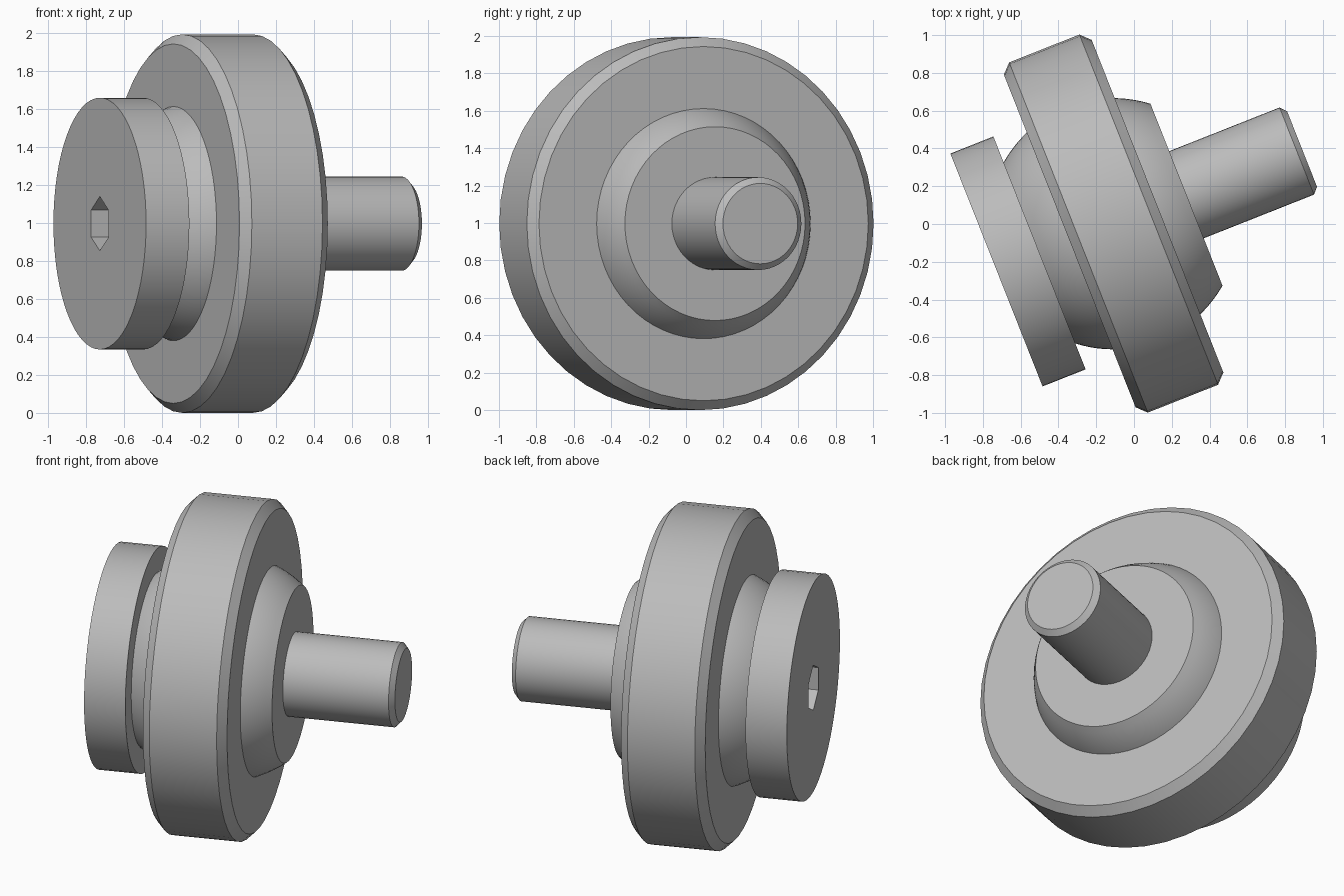
import bpy
import bmesh
from math import sin, cos, tau, radians, sqrt

cube = bpy.data.objects.get("Cube")
if cube:
    bpy.data.objects.remove(cube)

TILT = radians(21.6)             # heading of the shaft axis
CENTRE = (-0.015, 0.039, 0.997)  # point on the axis

grey = bpy.data.materials.new("plain grey")
grey.use_nodes = True
colour = (0.5, 0.5, 0.5, 1)
grey.diffuse_color = colour
grey.node_tree.nodes["Principled BSDF"].inputs["Base Color"].default_value = colour


def turned(name, profile, sides):
    """Closed solid turned about local x from (position, radius) pairs."""
    bm = bmesh.new()
    rings = [[bm.verts.new((s, r * cos(tau * i / sides), r * sin(tau * i / sides)))
              for i in range(sides)] for s, r in profile]
    for a, b in zip(rings, rings[1:]):
        for i in range(sides):
            j = (i + 1) % sides
            bm.faces.new((a[i], a[j], b[j], b[i]))
    bm.faces.new(rings[0])
    bm.faces.new(rings[-1])
    bmesh.ops.recalc_face_normals(bm, faces=bm.faces)
    mesh = bpy.data.meshes.new(name)
    bm.to_mesh(mesh)
    bm.free()
    mesh.materials.append(grey)
    obj = bpy.data.objects.new(name, mesh)
    bpy.context.collection.objects.link(obj)
    obj.location = CENTRE
    obj.rotation_euler.z = TILT
    return obj


def smooth(obj):
    bpy.ops.object.select_all(action='DESELECT')
    obj.select_set(True)
    bpy.context.view_layer.objects.active = obj
    bpy.ops.object.shade_smooth_by_angle(angle=radians(20))


# Large wheel with chamfered rims
wheel = turned("wheel", [(-0.35, 0.947), (-0.30, 0.997), (0.10, 0.997), (0.15, 0.947)], 48)

# Ball-shaped hub, cut flat at both ends
BALL, MID, START, END = 0.665, -0.102, -0.522, 0.315
STEPS = 24
stations = [START + (END - START) * i / STEPS for i in range(STEPS + 1)]
hub = turned("ball_hub", [(s, sqrt(BALL ** 2 - (s - MID) ** 2)) for s in stations], 64)

# Shaft with a chamfered tip
shaft = turned("shaft", [(0.30, 0.248), (0.943, 0.248), (0.973, 0.215)], 48)

# End disc with a hexagonal socket
disc = turned("end_disc", [(-0.767, 0.663), (-0.522, 0.663)], 64)
cutter = turned("socket_cutter", [(-0.80, 0.143), (-0.56, 0.143)], 6)
cutter.rotation_euler = (radians(90), 0, TILT)
cutter.hide_render = True
cutter.hide_set(True)
cut = disc.modifiers.new("socket", 'BOOLEAN')
cut.operation = 'DIFFERENCE'
cut.solver = 'EXACT'
cut.object = cutter

for part in (wheel, hub, shaft, disc):
    smooth(part)
bpy.context.view_layer.objects.active = disc
bpy.ops.object.modifier_move_to_index(modifier="socket", index=0)
